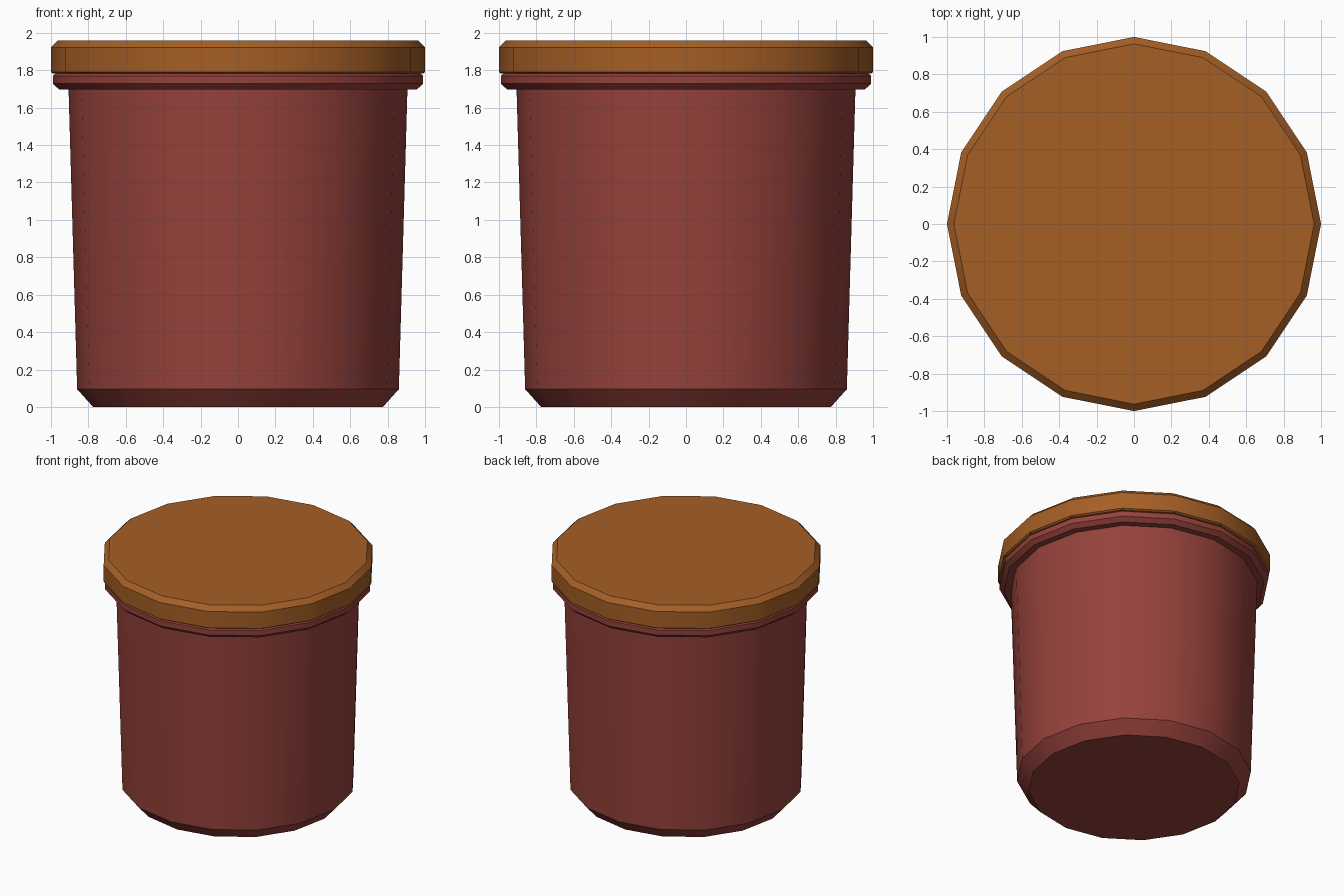
import bpy, math

if "Cube" in bpy.data.objects:
    bpy.data.objects.remove(bpy.data.objects["Cube"])

SIDES = 16

def material(name, rgb):
    m = bpy.data.materials.new(name)
    m.diffuse_color = (*rgb, 1)
    m.use_nodes = True
    m.node_tree.nodes["Principled BSDF"].inputs["Base Color"].default_value = m.diffuse_color
    return m

def lathe(name, profile, mat):
    """Closed solid turned around z; profile runs bottom to top as (radius, z)."""
    verts, faces = [], []
    for r, z in profile:
        for i in range(SIDES):
            a = 2 * math.pi * i / SIDES
            verts.append((r * math.cos(a), r * math.sin(a), z))
    for k in range(len(profile) - 1):
        for i in range(SIDES):
            j = (i + 1) % SIDES
            b = k * SIDES
            faces.append((b + i, b + j, b + SIDES + j, b + SIDES + i))
    top = (len(profile) - 1) * SIDES
    faces.append(tuple(reversed(range(SIDES))))
    faces.append(tuple(range(top, top + SIDES)))
    me = bpy.data.meshes.new(name)
    me.from_pydata(verts, [], faces)
    me.materials.append(mat)
    ob = bpy.data.objects.new(name, me)
    bpy.context.collection.objects.link(ob)
    bpy.ops.object.select_all(action='DESELECT')
    ob.select_set(True)
    bpy.context.view_layer.objects.active = ob
    bpy.ops.object.shade_smooth_by_angle(angle=math.radians(30))
    return ob

red = material("brick red", (0.305, 0.054, 0.044))
brown = material("golden brown", (0.376, 0.114, 0.019))

# Tapered pot with chamfered foot and overhanging rim
lathe("pot_body", [(0.775, 0), (0.86, 0.095), (0.906, 1.698), (0.957, 1.698),
                   (0.99, 1.728), (0.99, 1.77), (0.975, 1.783)], red)

# Lid with chamfered top edge
lathe("lid", [(0.99, 1.783), (1.0, 1.79), (1.0, 1.922), (0.963, 1.96)], brown)
